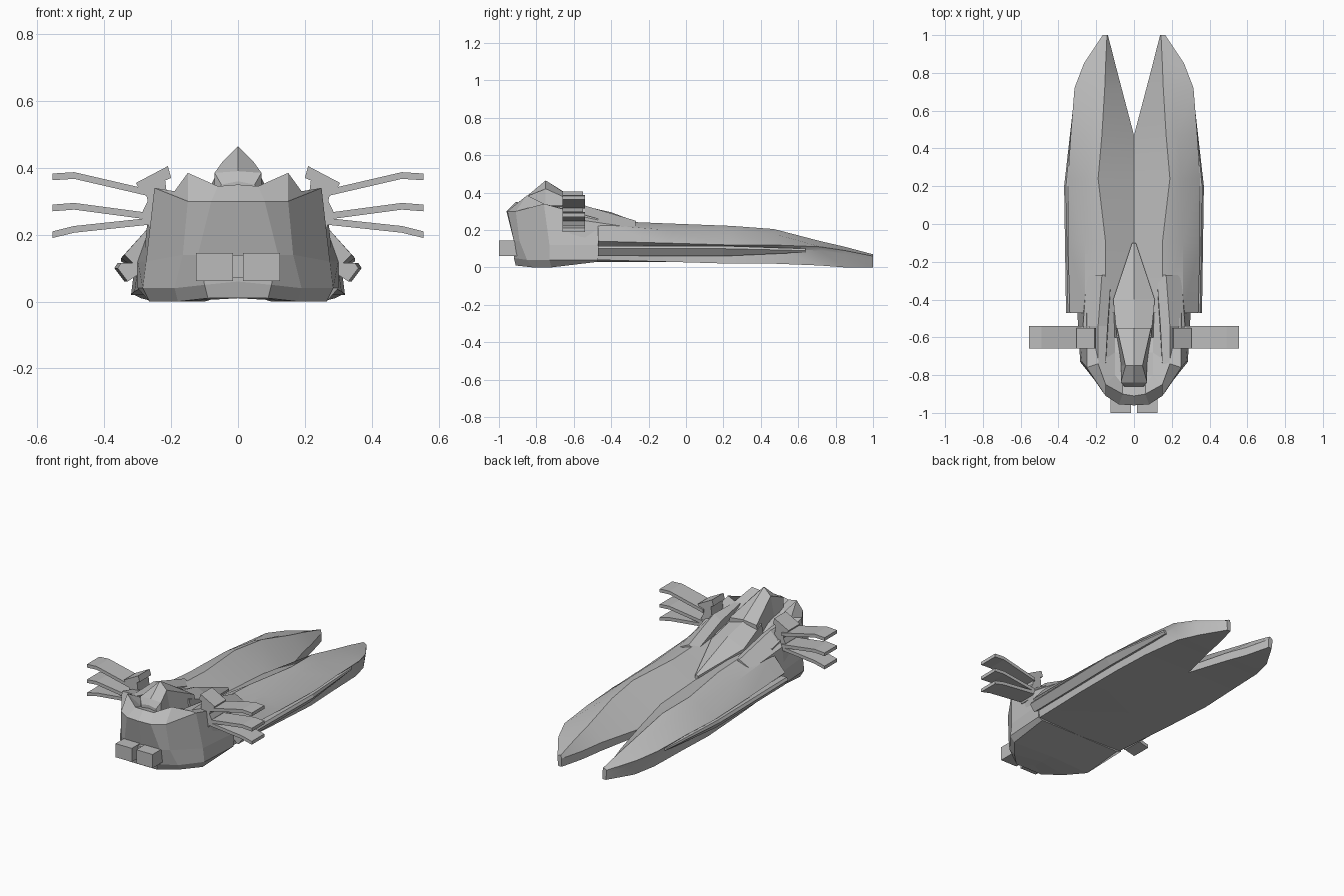
import bpy
import bmesh

cube = bpy.data.objects.get("Cube")
if cube:
    bpy.data.objects.remove(cube, do_unlink=True)

grey = bpy.data.materials.new("hull_grey")
grey.use_nodes = True
colour = (0.5, 0.5, 0.5, 1)
grey.diffuse_color = colour
grey.node_tree.nodes["Principled BSDF"].inputs["Base Color"].default_value = colour


def finish(name, bm, smooth_angle=None):
    """Mirror the left half, close open ends and make an object."""
    centre_faces = [f for f in bm.faces if all(v.co.x < 0.0001 for v in f.verts)]
    bmesh.ops.delete(bm, geom=centre_faces, context='FACES')
    bmesh.ops.remove_doubles(bm, verts=bm.verts[:], dist=0.0005)
    geometry = bm.verts[:] + bm.edges[:] + bm.faces[:]
    bmesh.ops.mirror(bm, geom=geometry, axis='X', merge_dist=0.0001)
    bmesh.ops.remove_doubles(bm, verts=bm.verts[:], dist=0.0005)
    bmesh.ops.holes_fill(bm, edges=bm.edges[:], sides=0)
    bmesh.ops.recalc_face_normals(bm, faces=bm.faces[:])
    mesh = bpy.data.meshes.new(name)
    bm.to_mesh(mesh)
    bm.free()
    mesh.materials.append(grey)
    obj = bpy.data.objects.new(name, mesh)
    bpy.context.collection.objects.link(obj)
    if smooth_angle:
        bpy.ops.object.select_all(action='DESELECT')
        bpy.context.view_layer.objects.active = obj
        obj.select_set(True)
        bpy.ops.object.shade_smooth_by_angle(angle=smooth_angle)


def skin(bm, rows, closed):
    """Join neighbouring rows of points with quads."""
    grid = [[bm.verts.new(point) for point in row] for row in rows]
    count = len(grid[0])
    for first, second in zip(grid, grid[1:]):
        for i in range(count if closed else count - 1):
            j = (i + 1) % count
            bm.faces.new((first[i], first[j], second[j], second[i]))
    return grid


def loft_along_y(name, sections, smooth_angle=None):
    """Half sections, listed from the top centre round to the bottom centre."""
    bm = bmesh.new()
    rows = [[(x, y, z) for x, z in section] for y, section in sections]
    grid = skin(bm, rows, closed=True)
    for end in (grid[0], grid[-1]):
        bm.faces.new(end)
    finish(name, bm, smooth_angle)


def bars(name, profiles, front, back):
    """Bars with a front-facing (x, z) profile, running from front to back."""
    bm = bmesh.new()
    for profile in profiles:
        rows = [[(x, y, z) for x, z in profile] for y in (front, back)]
        for end in skin(bm, rows, closed=True):
            bm.faces.new(end)
    finish(name, bm)


# Long forked rear body with a valley between two ridges
loft_along_y("forked_body", [
    (-.47, [(0, .19), (.15, .25), (.26, .23), (.34, .14), (.3, .1), (.29, .04), (0, .03)]),
    (-.1, [(0, .15), (.15, .235), (.26, .2), (.35, .13), (.31, .1), (.31, .03), (0, .03)]),
    (.24, [(0, .13), (.19, .222), (.25, .2), (.35, .12), (.31, .1), (.32, .02), (0, .02)]),
    (.47, [(0, .06), (.17, .205), (.23, .18), (.335, .12), (.31, .1), (.31, .02), (0, .02)]),
    (.72, [(.066, .06), (.155, .14), (.2, .13), (.315, .11), (.3, .09), (.29, .01), (.066, .01)]),
    (.85, [(.1, .05), (.15, .11), (.19, .1), (.265, .09), (.26, .07), (.25, 0), (.1, 0)]),
    (1, [(.138, .05), (.143, .07), (.15, .07), (.165, .06), (.165, .04), (.16, 0), (.138, 0)]),
], smooth_angle=0.45)

# Faceted bow: plan outlines stacked from keel to deck
bow = bmesh.new()
skin(bow, [
    [(0, -.88, .01), (0, -.86, .01), (0, -.8, .01), (0, -.72, .01), (0, -.47, .03)],
    [(0, -.91, .01), (.09, -.91, .01), (.18, -.82, 0), (.265, -.72, 0), (.27, -.47, .03)],
    [(0, -.92, .06), (.1, -.92, .05), (.19, -.85, .04), (.285, -.73, .04), (.3, -.47, .04)],
    [(0, -.92, .14), (.12, -.92, .14), (.165, -.89, .14), (.275, -.73, .12), (.3, -.47, .12)],
    [(0, -.96, .3), (.08, -.955, .3), (.15, -.91, .3), (.25, -.76, .34), (.25, -.47, .26)],
    [(0, -.91, .35), (.06, -.9, .345), (.15, -.85, .385), (.19, -.74, .33), (.15, -.47, .27)],
    [(0, -.86, .34), (.06, -.85, .33), (.1, -.8, .31), (.1, -.68, .29), (.1, -.47, .21)],
    [(0, -.86, .34), (0, -.85, .33), (0, -.8, .31), (0, -.68, .29), (0, -.47, .21)],
], closed=False)
finish("bow", bow)

# Pointed crest and the tapering spine behind it
loft_along_y("crest", [
    (-.86, [(0, .36), (.05, .35), (.06, .29), (0, .29)]),
    (-.84, [(0, .39), (.07, .385), (.07, .29), (0, .29)]),
    (-.75, [(0, .465), (.045, .42), (.07, .29), (0, .29)]),
    (-.55, [(0, .34), (.09, .33), (.1, .23), (0, .23)]),
])
loft_along_y("spine", [
    (-.6, [(0, .34), (.09, .32), (.11, .22), (0, .22)]),
    (-.4, [(0, .295), (.11, .25), (.11, .18), (0, .18)]),
    (-.1, [(0, .18), (.01, .17), (.01, .13), (0, .13)]),
])

# Ridges beside the spine, carrying the fins
loft_along_y("shoulder_ridge", [
    (-.74, [(.15, .33), (.19, .325), (.24, .27), (.24, .15), (.14, .15)]),
    (-.54, [(.14, .3), (.19, .33), (.27, .25), (.28, .15), (.13, .15)]),
    (-.27, [(.12, .22), (.17, .25), (.25, .21), (.26, .15), (.12, .15)]),
])

# Side rails
loft_along_y("side_rail", [
    (-.47, [(.3, .115), (.35, .115), (.36, .1), (.33, .06), (.3, .08)]),
    (.2, [(.3, .115), (.36, .115), (.37, .1), (.34, .06), (.3, .08)]),
    (.64, [(.29, .11), (.32, .1), (.32, .09), (.31, .08), (.29, .08)]),
])

# Fin roots and three bent fins on each side
bars("fin_root", [
    [(.21, .405), (.305, .355), (.293, .33), (.2, .37)],
    [(.22, .38), (.28, .345), (.27, .3), (.285, .27), (.265, .22), (.2, .22)],
], -.66, -.55)


def fin_profile(root, bend, tip, thickness=.02):
    path = [(.265, root), (.49, bend), (.555, tip)]
    return path + [(x, z - thickness) for x, z in reversed(path)]


bars("fins", [
    fin_profile(.335, .387, .383),
    fin_profile(.265, .295, .29),
    fin_profile(.25, .226, .21),
], -.66, -.54)

# Twin nose blocks with a narrow link
bars("nose_blocks", [[(.015, .145), (.125, .145), (.125, .062), (.015, .062)]], -1, -.9)
bars("nose_link", [[(0, .14), (.02, .14), (.02, .07), (0, .07)]], -.94, -.9)
